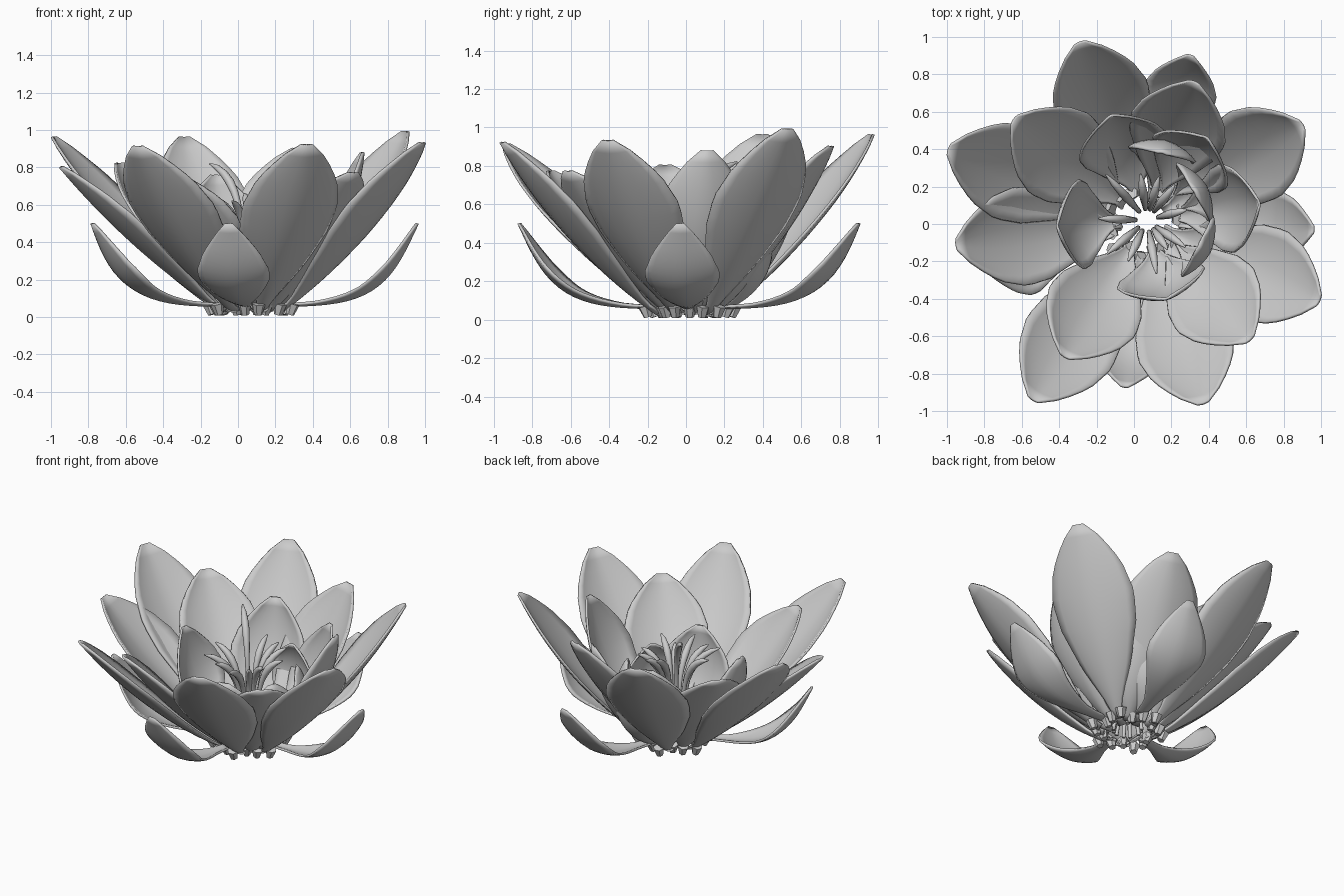
import bpy, bmesh, math
from mathutils import Vector

if "Cube" in bpy.data.objects:
    bpy.data.objects.remove(bpy.data.objects["Cube"])

CENTRE = Vector((0.07, 0.02, 0))
# half-width along the length of a petal (fraction of its largest half-width)
OVATE = [(0, .13), (.06, .13), (.12, .22), (.3, .6), (.5, .91), (.65, 1), (.8, .84), (.92, .5), (.975, .27), (1, .12)]
SEPAL = [(0, .14), (.15, .22), (.35, .6), (.55, .95), (.65, 1), (.8, .78), (.92, .42), (1, .1)]


def lookup(table, t):
    for (a, va), (b, vb) in zip(table, table[1:]):
        if t <= b:
            return va + (vb - va) * (t - a) / (b - a)
    return table[-1][1]


def bezier(pts, t):
    pts = [Vector(p) for p in pts]
    while len(pts) > 1:
        pts = [a.lerp(b, t) for a, b in zip(pts, pts[1:])]
    return pts[0]


def radius(tip):
    return (Vector((tip[0], tip[1], 0)) - CENTRE).length


def petal(name, tip, half, cup, spine, shape=OVATE, rows=18, cols=10):
    """Cupped blade swept along a spine of (radius, height) control points."""
    d = Vector((tip[0], tip[1], 0)) - CENTRE
    d.normalize()
    side = Vector((-d.y, d.x, 0))
    bm = bmesh.new()
    grid = []
    for i in range(rows + 1):
        t = i / rows
        p = bezier(spine, t)
        tan = (bezier(spine, min(1, t + .01)) - bezier(spine, max(0, t - .01))).normalized()
        normal = d * -tan.y + Vector((0, 0, tan.x))
        w = half * lookup(shape, t)
        phi = cup * (1.25 - .5 * t)
        row = []
        for j in range(cols + 1):
            s = 2 * j / cols - 1
            u = s * phi
            co = CENTRE + d * p.x + Vector((0, 0, p.y))
            co += side * (w * math.sin(u) / math.sin(min(phi, 1.57)))
            # round cup with a slight ridge along the middle
            co += normal * w * (.75 * (1 - math.cos(u)) / phi + .12 * phi * abs(s))
            row.append(bm.verts.new(co))
        grid.append(row)
    for a, b in zip(grid, grid[1:]):
        for j in range(cols):
            bm.faces.new((a[j], a[j + 1], b[j + 1], b[j]))
    me = bpy.data.meshes.new(name)
    bm.to_mesh(me)
    bm.free()
    me.shade_smooth()
    ob = bpy.data.objects.new(name, me)
    bpy.context.collection.objects.link(ob)
    mod = ob.modifiers.new("thickness", 'SOLIDIFY')
    mod.thickness = .014
    mod.offset = 0


def ring(name, tips, half, cup, base, sag):
    """Petals given by tip positions; sag pushes the belly outward."""
    for n, tip in enumerate(tips):
        b, end = Vector((base, .03)), Vector((radius(tip), tip[2]))
        out = Vector((end.y, -end.x)).normalized() * sag
        petal(f"{name}_{n + 1}", tip, half, cup, [b, b.lerp(end, .3) + out, b.lerp(end, .65) + out, end])


# large outer petals
ring("outer_petal", [(-.29, .97, .96), (-.99, .4, .96), (.9, .53, .99), (.99, -.41, .93),
                     (.37, -.96, .92), (-.54, -.94, .91)], .265, .6, .18, .085)
# second ring, overlapping the gaps
ring("second_petal", [(-.95, -.11, .8), (-.64, .56, .82), (.32, .76, .9),
                      (.62, -.62, .77), (-.37, -.71, .77)], .265, .7, .15, .06)
# upright middle petals
ring("middle_petal", [(.67, .11, .88), (-.12, .58, .76), (.39, .46, .75),
                      (-.41, -.01, .7), (.17, -.4, .62)], .24, .95, .14, .15)

# small hooded innermost petals
for n, tip in enumerate([(.16, .42, .58), (.36, .19, .56), (.38, -.14, .55)]):
    r, z = radius(tip), tip[2]
    petal(f"inner_petal_{n + 1}", tip, .185, .95, [(.1, .03), (r + .07, .2 * z), (r + .07, .75 * z), (r - .04, z)])

# four low sepals that lie flat then turn up
for n, tip in enumerate([(-.05, -.87), (.96, -.03), (.3, .9), (-.78, -.25)]):
    r = radius(tip)
    petal(f"sepal_{n + 1}", tip, .195, .5,
          [(.17, .06), (.45, .07), (.8 * r, .06), (.88 * r, .28), (r, .5)], SEPAL)

# curved spindle stamens: direction, reach, height
STAMENS = [(132, .33, .82), (98, .25, .66), (75, .24, .64), (52, .24, .64), (15, .22, .62),
           (-35, .25, .64), (-55, .19, .6), (-80, .29, .62), (-115, .24, .62), (-140, .28, .64), (178, .26, .64)]
for n, (deg, r, z) in enumerate(STAMENS):
    a = math.radians(deg)
    d = Vector((math.cos(a), math.sin(a), 0))
    cu = bpy.data.curves.new(f"stamen_{n + 1}", 'CURVE')
    cu.dimensions = '3D'
    cu.bevel_depth = .024
    cu.bevel_resolution = 2
    cu.use_fill_caps = True
    sp = cu.splines.new('POLY')
    sp.points.add(12)
    for i, pt in enumerate(sp.points):
        t = i / 12
        q = bezier([(.09, .04), (.03, z * .5), (.06, z * .92), (r, z)], t)
        pt.co = (*(CENTRE + d * q.x + Vector((0, 0, q.y))), 1)
        pt.radius = lookup([(0, .5), (.5, .6), (.75, 1), (.9, .8), (1, .2)], t)
    ob = bpy.data.objects.new(f"stamen_{n + 1}", cu)
    bpy.context.collection.objects.link(ob)

# ragged ring of short claws under the petals
for n in range(18):
    a = n * math.tau / 18
    r = .16 + .035 * (n % 3)
    bpy.ops.mesh.primitive_cone_add(vertices=6, radius1=.022, radius2=.036, depth=.06,
                                    location=CENTRE + Vector((r * math.cos(a), r * math.sin(a), .042)),
                                    rotation=(0, .3, a))
    bpy.context.object.name = f"base_claw_{n + 1}"
